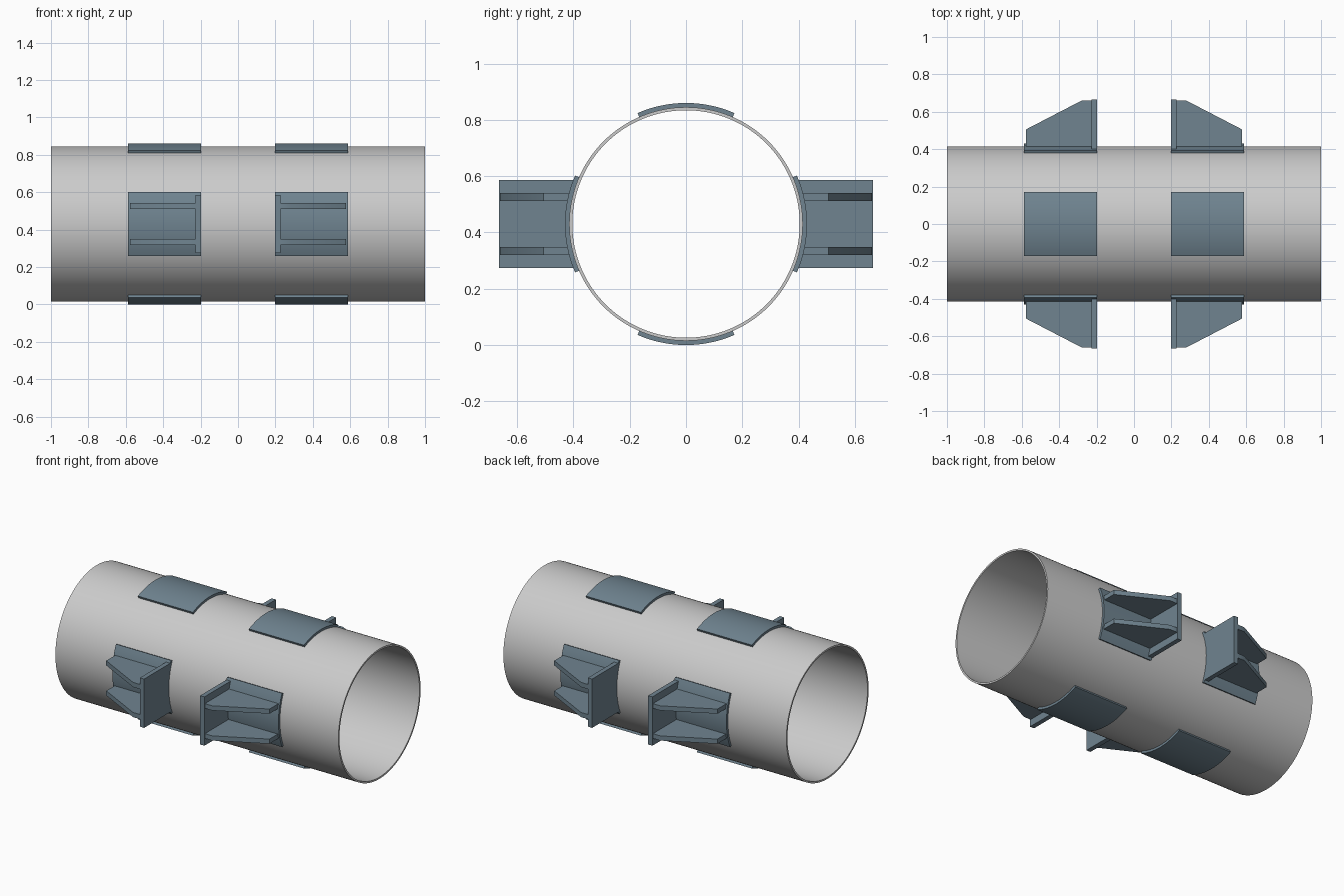
import bpy, bmesh, math
from math import sin, cos, pi

if "Cube" in bpy.data.objects:
    bpy.data.objects.remove(bpy.data.objects["Cube"])

R_IN, R_OUT, R_PAD = 0.404, 0.415, 0.43
CZ = 0.43                                   # pipe axis height
X0, X1 = 0.198, 0.587                       # pad extent along the pipe
PAD_ANGLE = math.radians(23.6)

steel = bpy.data.materials.new("slate_blue_steel")
steel.diffuse_color = (0.16, 0.23, 0.28, 1)
steel.use_nodes = True
steel.node_tree.nodes["Principled BSDF"].inputs["Base Color"].default_value = steel.diffuse_color


def finish(bm, name, mat=None):
    bmesh.ops.recalc_face_normals(bm, faces=bm.faces)
    me = bpy.data.meshes.new(name)
    bm.to_mesh(me)
    bm.free()
    ob = bpy.data.objects.new(name, me)
    bpy.context.collection.objects.link(ob)
    if mat:
        me.materials.append(mat)
    bpy.ops.object.select_all(action='DESELECT')
    ob.select_set(True)
    bpy.context.view_layer.objects.active = ob
    bpy.ops.object.shade_smooth_by_angle(angle=math.radians(30))
    return ob


def prism(name, profile, a, b, place):
    """Extrude a 2D profile from a to b; place maps (u, v, w) to xyz."""
    bm = bmesh.new()
    lo = [bm.verts.new(place(u, v, a)) for u, v in profile]
    hi = [bm.verts.new(place(u, v, b)) for u, v in profile]
    n = len(profile)
    for i in range(n):
        j = (i + 1) % n
        bm.faces.new((lo[i], lo[j], hi[j], hi[i]))
    bm.faces.new(lo)
    bm.faces.new(hi)
    return finish(bm, name, steel)


def arc(r, half, n=16):
    """Arc about the +u direction, as (u, v) points."""
    return [(r * cos(t), r * sin(t)) for t in
            (-half + 2 * half * i / n for i in range(n + 1))]


# open thin-walled pipe
bm = bmesh.new()
N = 128
rings = [[bm.verts.new((x, r * cos(2 * pi * i / N), CZ + r * sin(2 * pi * i / N)))
          for i in range(N)]
         for x, r in ((-1, R_OUT), (1, R_OUT), (1, R_IN), (-1, R_IN))]
for k in range(4):
    p, q = rings[k], rings[(k + 1) % 4]
    for i in range(N):
        j = (i + 1) % N
        bm.faces.new((p[i], p[j], q[j], q[i]))
finish(bm, "pipe")

# curved pads: four around the pipe at each of two stations
pad = arc(R_PAD, PAD_ANGLE) + arc(R_OUT - 0.002, PAD_ANGLE)[::-1]
for side, sx in (("left", -1), ("right", 1)):
    for k, where in enumerate(("back", "top", "front", "bottom")):
        c, s = round(cos(k * pi / 2)), round(sin(k * pi / 2))
        prism(f"pad_{where}_{side}", pad, X0, X1,
              lambda u, v, w: (sx * w, u * c - v * s, CZ + u * s + v * c))

# trunnion brackets on the front and back pads
HALF = 0.156
plate = [(0.665, HALF), (0.665, -HALF)] + arc(R_PAD - 0.002, math.asin(HALF / (R_PAD - 0.002)))
rib = [(X0 + 0.028, 0.412), (X0 + 0.028, 0.66), (0.28, 0.66), (0.577, 0.506), (0.577, 0.412)]
for side, sx in (("left", -1), ("right", 1)):
    for where, sy in (("front", -1), ("back", 1)):
        # end plate fitted to the pad curve
        prism(f"end_plate_{where}_{side}", plate, X0, X0 + 0.03,
              lambda u, v, w: (sx * w, sy * u, CZ + v))
        # pair of tapered ribs
        for level, sz in (("lower", -1), ("upper", 1)):
            prism(f"rib_{level}_{where}_{side}", rib, 0.081, 0.111,
                  lambda u, v, w: (sx * u, sy * v, CZ + sz * w))
